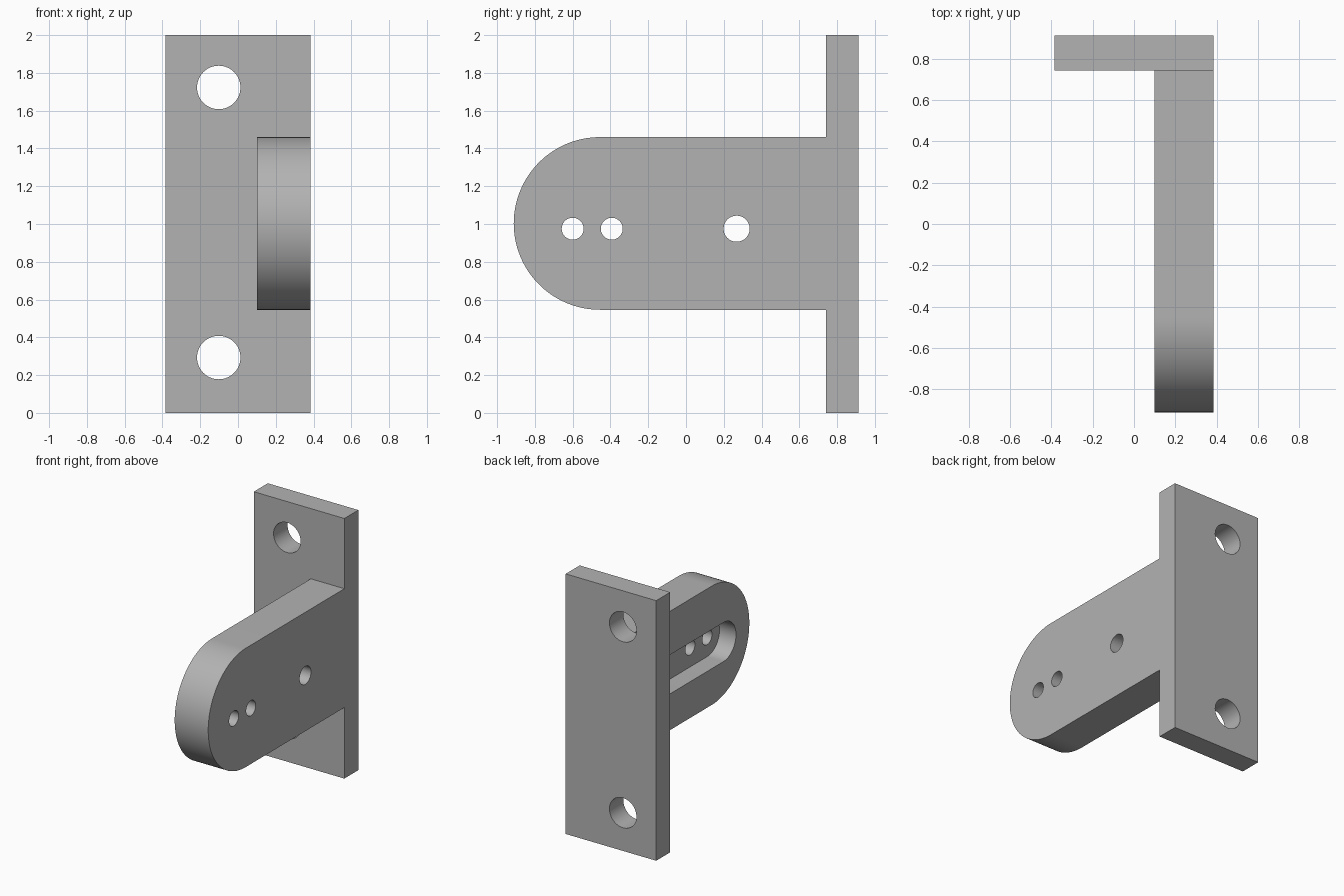
import bpy, bmesh, math

cube = bpy.data.objects.get("Cube")
if cube:
    bpy.data.objects.remove(cube, do_unlink=True)

grey = bpy.data.materials.new("plain grey")
grey.use_nodes = True
colour = (0.45, 0.45, 0.45, 1)
grey.diffuse_color = colour
grey.node_tree.nodes["Principled BSDF"].inputs["Base Color"].default_value = colour


def prism(name, outline, start, end):
    """Extrude an outline, given as 3D points, from start to end along its open axis."""
    bm = bmesh.new()
    near = [bm.verts.new(point(start)) for point in outline]
    far = [bm.verts.new(point(end)) for point in outline]
    bm.faces.new(near)
    bm.faces.new(far[::-1])
    for i in range(len(near)):
        j = (i + 1) % len(near)
        bm.faces.new((near[i], far[i], far[j], near[j]))
    bmesh.ops.recalc_face_normals(bm, faces=bm.faces)
    mesh = bpy.data.meshes.new(name)
    bm.to_mesh(mesh)
    bm.free()
    mesh.materials.append(grey)
    obj = bpy.data.objects.new(name, mesh)
    bpy.context.collection.objects.link(obj)
    return obj


def along_x(pairs):
    return [lambda t, a=a, b=b: (t, a, b) for a, b in pairs]


def along_y(pairs):
    return [lambda t, a=a, b=b: (a, t, b) for a, b in pairs]


def arc(cx, cy, r, start, sweep, steps):
    angles = [math.radians(start + sweep * i / steps) for i in range(steps + 1)]
    return [(cx + r * math.cos(a), cy + r * math.sin(a)) for a in angles]


def circle(cx, cy, r):
    return arc(cx, cy, r, 0, 360, 64)[:-1]


def combine(target, tool, operation):
    mod = target.modifiers.new(tool.name, "BOOLEAN")
    mod.operation = operation
    mod.solver = "EXACT"
    mod.object = tool
    bpy.context.view_layer.objects.active = target
    bpy.ops.object.modifier_apply(modifier=mod.name)
    bpy.data.objects.remove(tool, do_unlink=True)


SIDE, INNER, BACK, FACE = 0.385, 0.1, 0.912, 0.742
ARM_Z, ARM_R, HOLE_Z = 1.003, 0.457, 0.975

# Mounting plate
bracket = prism("bracket", along_y([(-SIDE, 0), (SIDE, 0), (SIDE, 2), (-SIDE, 2)]), FACE, BACK)

# Arm with a rounded end, overlapping the plate so they fuse
overlap = (FACE + BACK) / 2
arm_outline = arc(ARM_R - BACK, ARM_Z, ARM_R, 90, 180, 64)
arm_outline += [(overlap, ARM_Z - ARM_R), (overlap, ARM_Z + ARM_R)]
combine(bracket, prism("arm", along_x(arm_outline), INNER, SIDE), "UNION")

# Pocket slot in the inner side of the arm
slot = arc(-0.6, HOLE_Z, 0.15, 90, 180, 32) + arc(0.27, HOLE_Z, 0.15, -90, 180, 32)
combine(bracket, prism("slot_cutter", along_x(slot), 0, 0.24), "DIFFERENCE")

# Pin holes through the arm
for y, r in ((-0.6, 0.058), (-0.393, 0.058), (0.268, 0.069)):
    combine(bracket, prism("pin_cutter", along_x(circle(y, HOLE_Z, r)), 0, 0.6), "DIFFERENCE")

# Screw holes through the plate
for z in (0.293, 1.723):
    combine(bracket, prism("screw_cutter", along_y(circle(-0.102, z, 0.115)), 0.6, 1.1), "DIFFERENCE")

# Smooth curved walls, keep edges sharp
bpy.ops.object.select_all(action="DESELECT")
bracket.select_set(True)
bpy.context.view_layer.objects.active = bracket
bpy.ops.object.shade_smooth_by_angle(angle=math.radians(30))
